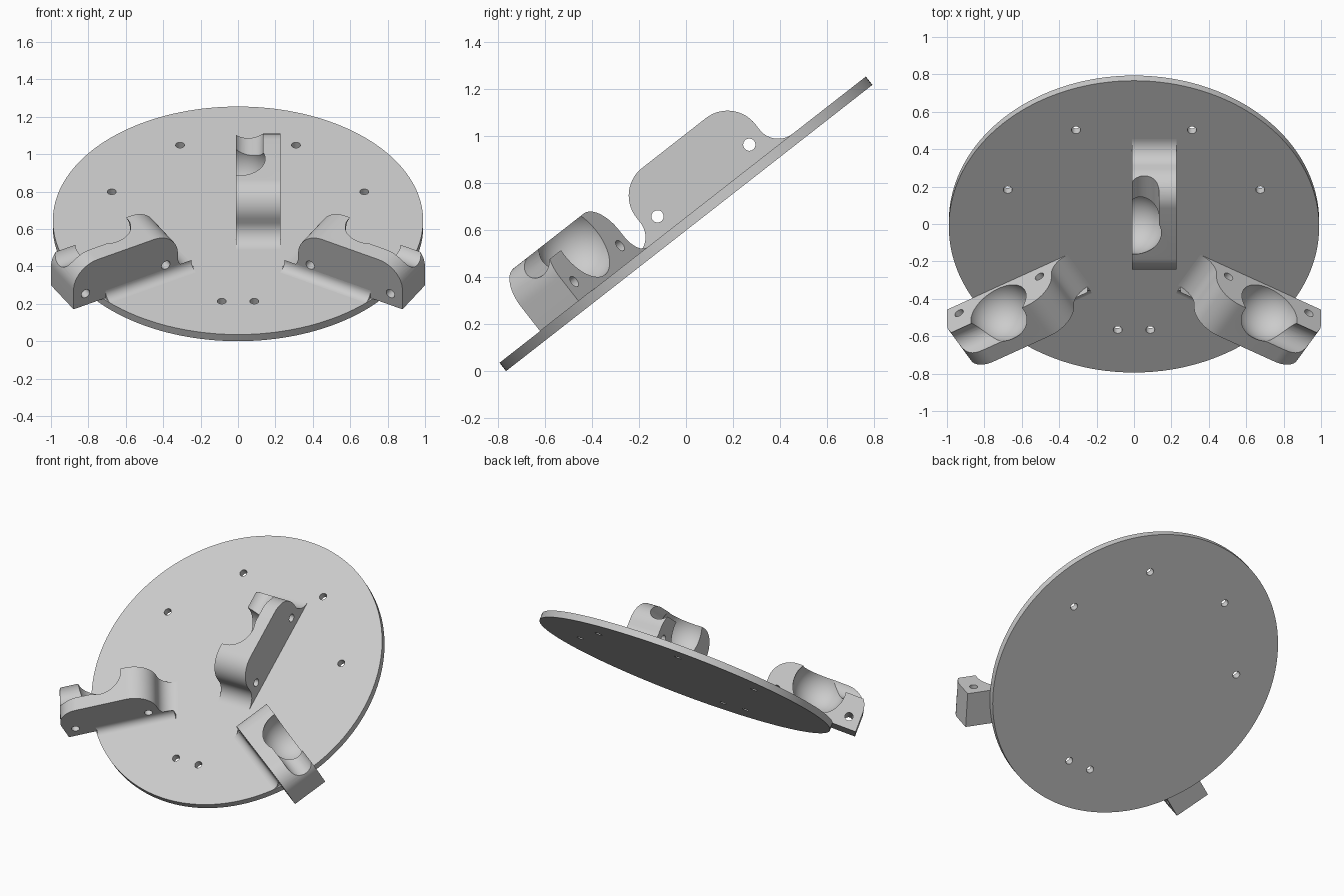
import bpy
import bmesh
from math import radians, cos, sin
from mathutils import Matrix, Vector

cube = bpy.data.objects.get("Cube")
if cube:
    bpy.data.objects.remove(cube)

# One flat colour
grey = bpy.data.materials.new("light_grey")
grey.use_nodes = True
COLOUR = (0.6, 0.6, 0.6, 1)
grey.diffuse_color = COLOUR
grey.node_tree.nodes["Principled BSDF"].inputs["Base Color"].default_value = COLOUR

# The plate's top face is the working plane: x across, y up the slope, z out of it
TILT = Matrix.Translation((0, -0.014, 0.645)) @ Matrix.Rotation(radians(38), 4, "X")
RADIUS, THICK = 0.99, 0.045
NEAR, FAR = -0.012, 0.228          # lateral faces of a bracket
HALF, TOP, ROUND, FILLET = 0.322, 0.28, 0.15, 0.1


def arc(cx, cy, r, start, end, steps=14):
    angles = [radians(start + (end - start) * i / steps) for i in range(steps + 1)]
    return [(cx + r * cos(a), cy + r * sin(a)) for a in angles]


def new_object(name, bm):
    bmesh.ops.recalc_face_normals(bm, faces=bm.faces)
    mesh = bpy.data.meshes.new(name)
    bm.to_mesh(mesh)
    bm.free()
    obj = bpy.data.objects.new(name, mesh)
    bpy.context.collection.objects.link(obj)
    mesh.materials.append(grey)
    return obj


def prism(name, points, vector):
    bm = bmesh.new()
    face = bm.faces.new([bm.verts.new(p) for p in points])
    grown = bmesh.ops.extrude_face_region(bm, geom=[face])["geom"]
    verts = [g for g in grown if isinstance(g, bmesh.types.BMVert)]
    bmesh.ops.translate(bm, verts=verts, vec=Vector(vector))
    return new_object(name, bm)


def cylinder(name, centre, r, length, axis="Z", sides=32):
    turn = {"X": Matrix.Rotation(radians(90), 4, "Y"),
            "Y": Matrix.Rotation(radians(90), 4, "X"), "Z": Matrix()}[axis]
    bm = bmesh.new()
    bmesh.ops.create_cone(bm, cap_ends=True, segments=sides, radius1=r, radius2=r,
                          depth=length, matrix=Matrix.Translation(centre) @ turn)
    return new_object(name, bm)


def ball(name, centre, r):
    bm = bmesh.new()
    bmesh.ops.create_uvsphere(bm, u_segments=64, v_segments=32, radius=r,
                              matrix=Matrix.Translation(centre))
    return new_object(name, bm)


def activate(obj):
    bpy.ops.object.select_all(action="DESELECT")
    obj.select_set(True)
    bpy.context.view_layer.objects.active = obj


def cut(obj, cutters):
    activate(obj)
    for cutter in cutters:
        cutter.hide_render = True
        mod = obj.modifiers.new("cut", "BOOLEAN")
        mod.operation, mod.solver, mod.object = "DIFFERENCE", "EXACT", cutter
        bpy.ops.object.modifier_apply(modifier=mod.name)
        bpy.data.objects.remove(cutter)


def place(obj, local=Matrix()):
    matrix = TILT @ local
    obj.data.transform(matrix)
    if matrix.determinant() < 0:
        obj.data.flip_normals()
    activate(obj)
    bpy.ops.object.shade_smooth_by_angle(angle=radians(25))


def bracket(name, centre, local, outer):
    # Side profile with rounded top corners and flared feet
    half = arc(-HALF - FILLET, FILLET, FILLET, -90, 0)
    half += arc(-HALF + ROUND, TOP - ROUND, ROUND, 180, 90)
    other = [(-y, z) for y, z in reversed(half)]
    if outer:
        other = other[:15] + [(HALF, 0)]
    points = [(NEAR, centre + y, z) for y, z in half + other]
    body = prism(name, points, (FAR - NEAR, 0, 0))
    # Ball socket, arm groove and two cross holes
    cutters = [ball("socket_cutter", (0, centre + 0.005, 0.19), 0.171),
               cylinder("groove_cutter", (0.055, centre + 0.3, 0.26), 0.08, 0.5, "Y", 48)]
    cutters += [cylinder("hole_cutter", (0.1, centre + s * 0.248, 0.077), 0.026, 0.6, "X")
                for s in (-1, 1)]
    cut(body, cutters)
    place(body, local)
    # Soft joint along the far side of the outer brackets
    if outer:
        r = 0.05
        curve = [(FAR, 0)] + arc(FAR + r, r, r, 270, 180, 8)
        strip = prism(name + "_side_fillet", [(x, 0.42, z) for x, z in curve], (0, 0.53, 0))
        place(strip, local)


# Tilted round plate with three mirrored pairs of holes
plate = cylinder("base_plate", (0, 0, -THICK / 2), RADIUS, THICK, "Z", 160)
cut(plate, [cylinder("plate_hole_cutter", (s * x, y, 0), 0.024, 0.3)
            for x, y in ((0.31, 0.655), (0.675, 0.25), (0.087, -0.7)) for s in (-1, 1)])
place(plate)

# Three brackets: one at the rear, a mirrored pair at the front
swing = Matrix.Rotation(radians(-120), 4, "Z")
mirror = Matrix.Scale(-1, 4, (1, 0, 0))
bracket("rear_bracket", 0.172, Matrix(), False)
bracket("left_bracket", 0.825, swing, True)
bracket("right_bracket", 0.825, mirror @ swing, True)
